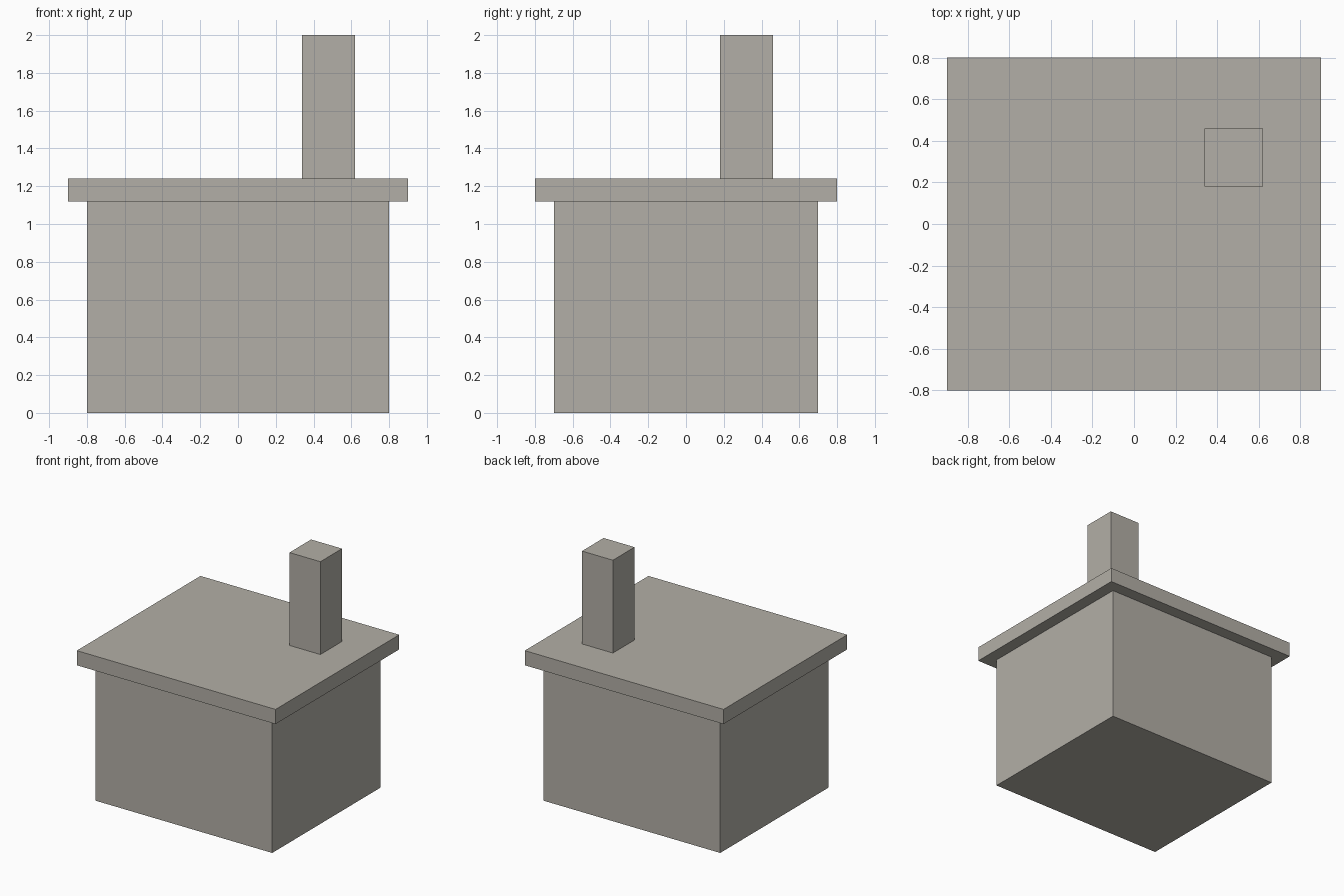
import bpy

default = bpy.data.objects.get("Cube")
if default:
    bpy.data.objects.remove(default, do_unlink=True)

# One warm grey for the whole model
colour = (0.45, 0.43, 0.385, 1.0)
stone = bpy.data.materials.new("warm_grey")
stone.use_nodes = True
stone.diffuse_color = colour
shader = next(n for n in stone.node_tree.nodes if n.type == "BSDF_PRINCIPLED")
shader.inputs["Base Color"].default_value = colour


def add_box(name, size, base):
    """Box of the given size, standing with its bottom centre at base."""
    x, y, z = base
    bpy.ops.mesh.primitive_cube_add(size=1, location=(x, y, z + size[2] / 2))
    box = bpy.context.object
    box.name = name
    box.scale = size
    bpy.ops.object.transform_apply(location=False, rotation=False, scale=True)
    box.data.materials.append(stone)
    return box


# House body, overhanging roof slab and square chimney, stacked
wall_top, roof_top, chimney_top = 1.12, 1.24, 2.0
add_box("house_body", (1.6, 1.4, wall_top), (0, 0, 0))
add_box("roof_slab", (1.8, 1.6, roof_top - wall_top), (0, 0, wall_top))
add_box("chimney", (0.28, 0.28, chimney_top - roof_top), (0.48, 0.32, roof_top))
